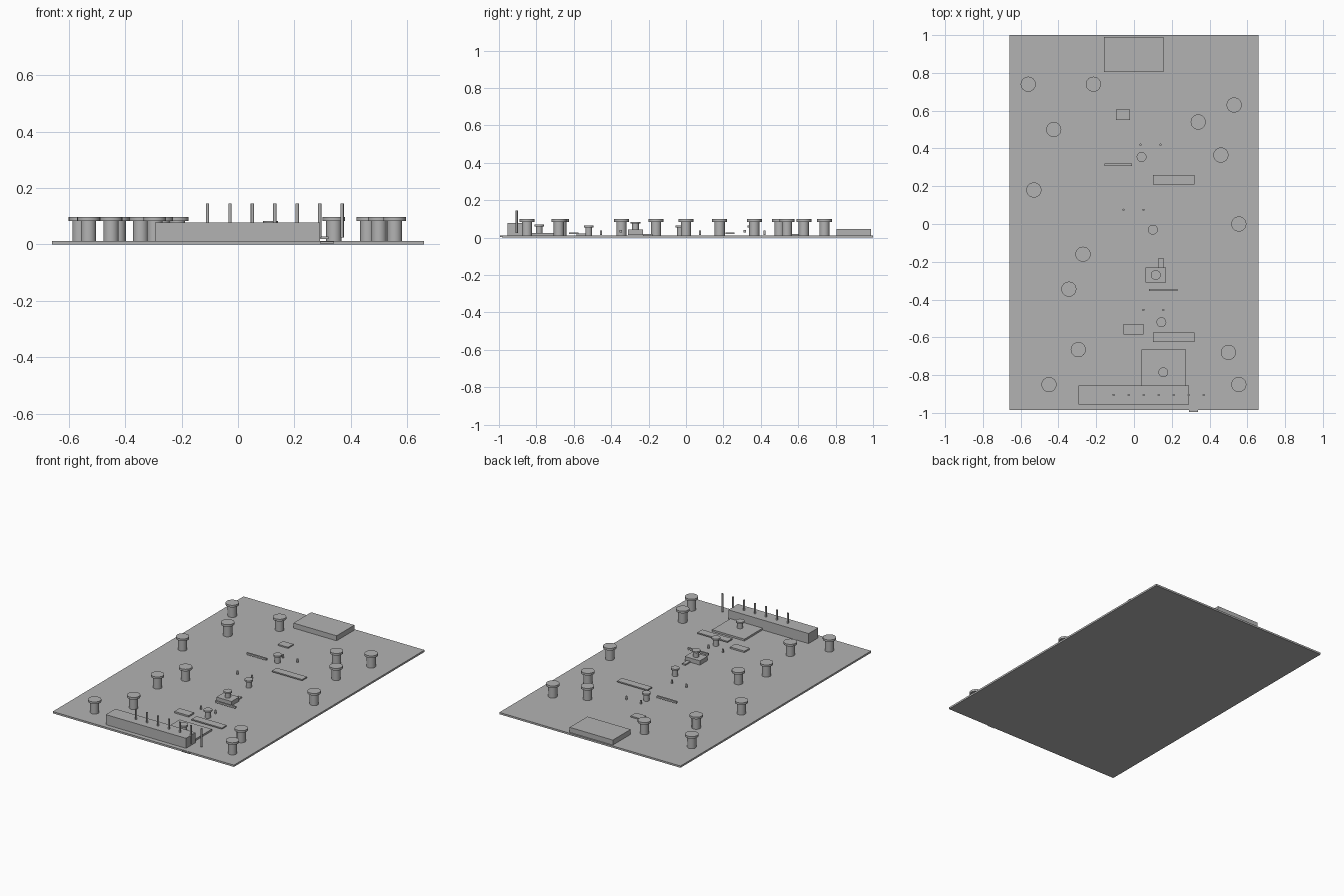
import bpy, bmesh
from mathutils import Matrix, Vector

cube = bpy.data.objects.get("Cube")
if cube:
    bpy.data.objects.remove(cube, do_unlink=True)

grey = bpy.data.materials.new("plain_grey")
grey.use_nodes = True
grey.diffuse_color = (0.45, 0.45, 0.45, 1)
grey.node_tree.nodes["Principled BSDF"].inputs["Base Color"].default_value = (0.45, 0.45, 0.45, 1)

TOP = 0.012  # upper surface of the board


def finish(name, bm):
    mesh = bpy.data.meshes.new(name)
    bm.to_mesh(mesh)
    bm.free()
    mesh.materials.append(grey)
    obj = bpy.data.objects.new(name, mesh)
    bpy.context.collection.objects.link(obj)
    return obj


def box(name, x0, x1, y0, y1, z0, z1):
    bm = bmesh.new()
    centre = Vector((x0 + x1, y0 + y1, z0 + z1)) / 2
    size = Matrix.Diagonal((x1 - x0, y1 - y0, z1 - z0, 1))
    bmesh.ops.create_cube(bm, size=1, matrix=Matrix.Translation(centre) @ size)
    return finish(name, bm)


def add_cylinder(bm, x, y, r, z0, z1, sides=24):
    made = bmesh.ops.create_cone(bm, cap_ends=True, segments=sides, radius1=r, radius2=r, depth=z1 - z0,
                                 matrix=Matrix.Translation((x, y, (z0 + z1) / 2)))
    for face in {f for v in made["verts"] for f in v.link_faces}:
        face.smooth = len(face.verts) == 4
    for edge in {e for v in made["verts"] for e in v.link_edges}:
        edge.smooth = all(f.smooth for f in edge.link_faces)


def button(name, x, y, r, z0, z1, cap):
    # stem with a wider round cap
    bm = bmesh.new()
    add_cylinder(bm, x, y, r * 0.68, z0, z1 - cap)
    add_cylinder(bm, x, y, r, z1 - cap, z1)
    return finish(name, bm)


def pin(name, x, y, r, z0, z1):
    bm = bmesh.new()
    add_cylinder(bm, x, y, r, z0, z1, 12)
    return finish(name, bm)


# board and the small tab on its front edge
box("board", -0.66, 0.66, -0.985, 1.0, 0, TOP)
box("edge_tab", 0.29, 0.34, -0.995, -0.985, 0.004, 0.01)

# large blocks
box("rear_connector", -0.16, 0.155, 0.805, 0.99, TOP, 0.045)
box("front_header", -0.295, 0.29, -0.955, -0.855, TOP, 0.078)
box("main_chip", 0.04, 0.275, -0.87, -0.665, TOP, 0.024)
box("centre_chip", 0.06, 0.17, -0.31, -0.23, 0.014, 0.042)

# flat plates and strips
for y in (0.21, -0.625):
    box("long_plate", 0.10, 0.32, y, y + 0.05, 0.02, 0.028)
box("rear_small_plate", -0.095, -0.02, 0.55, 0.605, TOP, 0.02)
box("front_small_plate", -0.055, 0.05, -0.585, -0.53, TOP, 0.022)
box("narrow_plate", 0.13, 0.155, -0.23, -0.18, TOP, 0.02)
box("rear_strip", -0.155, -0.01, 0.308, 0.32, 0.028, 0.04)
box("centre_strip", 0.08, 0.23, -0.355, -0.343, 0.028, 0.04)

# header pins
for i in range(7):
    pin("header_pin", -0.108 + 0.0795 * i, -0.905, 0.006, 0.025, 0.145)

# tiny pin pairs
for x, y in ((0.035, 0.42), (-0.055, 0.075), (0.05, -0.455)):
    for dx in (0, 0.105):
        pin("tiny_pin", x + dx, y, 0.006, 0.015, 0.037)

# large capped posts
for x, y in ((-0.56, 0.74), (-0.215, 0.74), (-0.425, 0.5), (-0.53, 0.18), (-0.27, -0.16),
             (-0.345, -0.345), (-0.295, -0.665), (-0.45, -0.85), (0.53, 0.63), (0.34, 0.54),
             (0.46, 0.365), (0.555, 0), (0.5, -0.68), (0.555, -0.85)):
    button("large_post", x, y, 0.04, TOP, 0.098, 0.014)

# small capped posts, two of them standing on chips
for x, y, z0, z1 in ((0.04, 0.355, TOP, 0.064), (0.1, -0.03, TOP, 0.064), (0.115, -0.27, 0.042, 0.084),
                     (0.145, -0.52, TOP, 0.064), (0.155, -0.785, 0.024, 0.07)):
    button("small_post", x, y, 0.026, z0, z1, 0.01)
